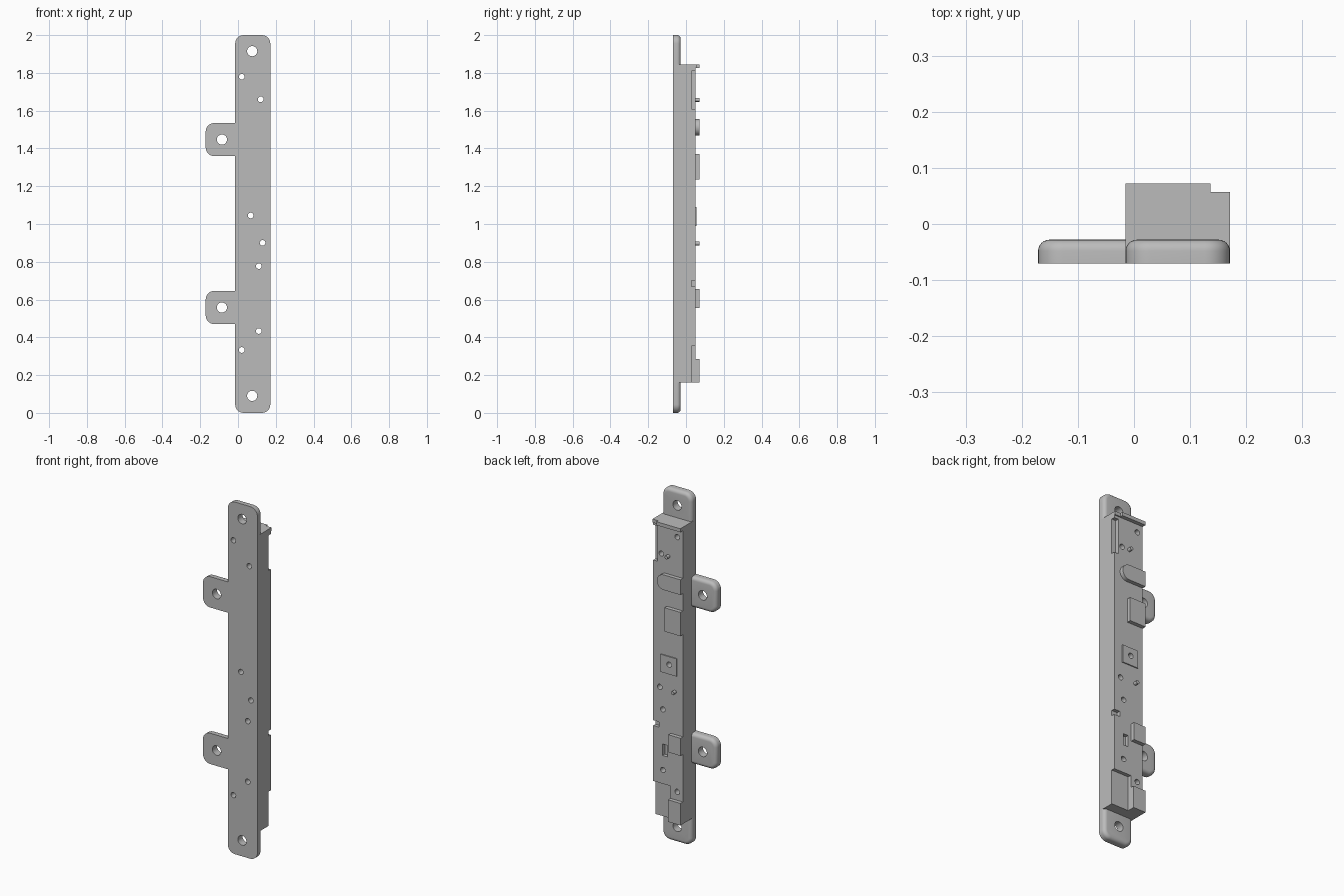
import bpy
import bmesh
from math import sin, cos, pi
from mathutils import Vector

if "Cube" in bpy.data.objects:
    bpy.data.objects.remove(bpy.data.objects["Cube"], do_unlink=True)

GREY = (0.5, 0.5, 0.5, 1)
metal = bpy.data.materials.new("plain_grey")
metal.use_nodes = True
metal.diffuse_color = GREY
metal.node_tree.nodes["Principled BSDF"].inputs["Base Color"].default_value = GREY

LEFT, RIGHT = -0.015, 0.171
BOTTOM, TOP = 0.16, 1.845
FRONT, FACE, RAISED, FLOOR = -0.07, 0.05, 0.072, 0.03
EXTRA = 0.03  # how far cutters reach past the surface


def loft(name, rings):
    """Solid through a stack of equal rings of points."""
    bm = bmesh.new()
    loops = [[bm.verts.new(p) for p in ring] for ring in rings]
    for a, b in zip(loops, loops[1:]):
        for i in range(len(a)):
            j = (i + 1) % len(a)
            bm.faces.new((a[i], a[j], b[j], b[i]))
    bm.faces.new(loops[0])
    bm.faces.new(loops[-1])
    bmesh.ops.recalc_face_normals(bm, faces=bm.faces)
    mesh = bpy.data.meshes.new(name)
    bm.to_mesh(mesh)
    bm.free()
    mesh.materials.append(metal)
    obj = bpy.data.objects.new(name, mesh)
    bpy.context.collection.objects.link(obj)
    return obj


def prism(name, outline, y0, y1):
    return loft(name, [[(x, y, z) for x, z in outline] for y in (y0, y1)])


def block(name, x0, x1, z0, z1, y0, y1):
    return prism(name, [(x0, z0), (x1, z0), (x1, z1), (x0, z1)], y0, y1)


def rod(name, x, z, radius, y0, y1, sides=28):
    angles = [2 * pi * i / sides for i in range(sides)]
    return prism(name, [(x + radius * cos(a), z + radius * sin(a)) for a in angles], y0, y1)


def lug(name, base, along, out, half, length, corner=0.045, fillet=0.02, back=-0.028):
    """Flat lug with two rounded corners and a rounded rear rim."""
    base, along, out = Vector(base), Vector(along), Vector(out)

    def ring(inset, y):
        pts = [(half - inset, 0)]
        for side, start in ((1, 0), (-1, pi / 2)):
            for i in range(9):
                a = start + pi / 2 * i / 8
                pts.append((side * (half - corner) + (corner - inset) * cos(a),
                            length - corner + (corner - inset) * sin(a)))
        pts.append((inset - half, 0))
        return [base + along * u + out * v + Vector((0, y, 0)) for u, v in pts]

    rings = [ring(0, FRONT)]
    for i in range(7):
        a = pi / 2 * i / 6
        rings.append(ring(fillet * (1 - cos(a)), back - fillet * (1 - sin(a))))
    return loft(name, rings)


def cut(target, cutters):
    for cutter in cutters:
        mod = target.modifiers.new("cut", "BOOLEAN")
        mod.operation = "DIFFERENCE"
        mod.solver = "EXACT"
        mod.object = cutter
        bpy.context.view_layer.objects.active = target
        bpy.ops.object.modifier_apply(modifier=mod.name)


# Main bar and mounting lugs
MID = (LEFT + RIGHT) / 2
body = block("main_bar", LEFT, RIGHT, BOTTOM, TOP, FRONT, FACE)
X, Z = Vector((1, 0, 0)), Vector((0, 0, 1))
lugs = [
    (lug("top_lug", (MID, 0, TOP), X, Z, MID - LEFT, 2 - TOP), 0.075, 1.915),
    (lug("bottom_lug", (MID, 0, BOTTOM), X, -Z, MID - LEFT, BOTTOM), 0.075, 0.09),
    (lug("upper_side_lug", (LEFT, 0, 1.447), Z, -X, 0.0875, 0.156), -0.085, 1.447),
    (lug("lower_side_lug", (LEFT, 0, 0.558), Z, -X, 0.0875, 0.156), -0.085, 0.558),
]

# Raised parts on the rear face
arc = [pi / 2 - pi * i / 16 for i in range(17)]
slot_z, slot_r = 1.512, 0.043
slot = [(LEFT, slot_z + slot_r)]
slot += [(0.09 + slot_r * cos(a), slot_z + slot_r * sin(a)) for a in arc]
slot += [(LEFT, slot_z - slot_r)]
raised = [
    prism("rounded_boss", slot, FACE, RAISED),
    block("upper_boss", LEFT, 0.085, 1.235, 1.37, FACE, RAISED),
    block("middle_boss", LEFT, 0.06, 0.555, 0.655, FACE, RAISED),
    block("bottom_boss", LEFT, 0.063, BOTTOM, 0.285, FACE, RAISED),
    block("top_lip", LEFT, 0.136, 1.825, TOP, FACE, RAISED),
    block("top_lip_end", 0.136, RIGHT, 1.825, TOP, FACE, 0.057),
    rod("upper_pin", 0.075, 1.657, 0.01, FACE, RAISED, 16),
    rod("lower_pin", 0.035, 0.897, 0.01, FACE, RAISED, 16),
]
pad = block("thin_pad", 0.02, 0.12, 0.99, 1.09, FACE, 0.056)

# Recesses in the rear face
recesses = [
    block("edge_groove", 0.145, RIGHT + EXTRA, 1.61, 1.81, FLOOR, FACE + EXTRA),
    block("edge_notch", 0.135, RIGHT + EXTRA, 0.67, 0.7, FLOOR, FACE + EXTRA),
    block("pocket", 0.08, 0.112, 0.515, 0.58, FLOOR, FACE + EXTRA),
    block("corner_step", 0.063, RIGHT + EXTRA, BOTTOM - EXTRA, 0.355, FLOOR, FACE + EXTRA),
]

# Through holes
spots = [(0.02, 1.78), (0.12, 1.66), (0.067, 1.045), (0.13, 0.9),
         (0.11, 0.777), (0.11, 0.433), (0.02, 0.333)]
holes = [rod("small_hole", x, z, 0.015, FRONT - EXTRA, FACE + EXTRA) for x, z in spots]
cut(body, recesses + holes)
cut(pad, [holes[2]])
lug_holes = []
for obj, x, z in lugs:
    hole = rod("lug_hole", x, z, 0.027, FRONT - EXTRA, FACE + EXTRA)
    cut(obj, [hole])
    lug_holes.append(hole)
for cutter in recesses + holes + lug_holes:
    bpy.data.objects.remove(cutter, do_unlink=True)

# Smooth the rounded parts, keep edges sharp
bpy.ops.object.select_all(action="DESELECT")
for obj in [body, pad] + raised + [entry[0] for entry in lugs]:
    obj.select_set(True)
bpy.context.view_layer.objects.active = body
bpy.ops.object.shade_smooth_by_angle(angle=pi / 6)
